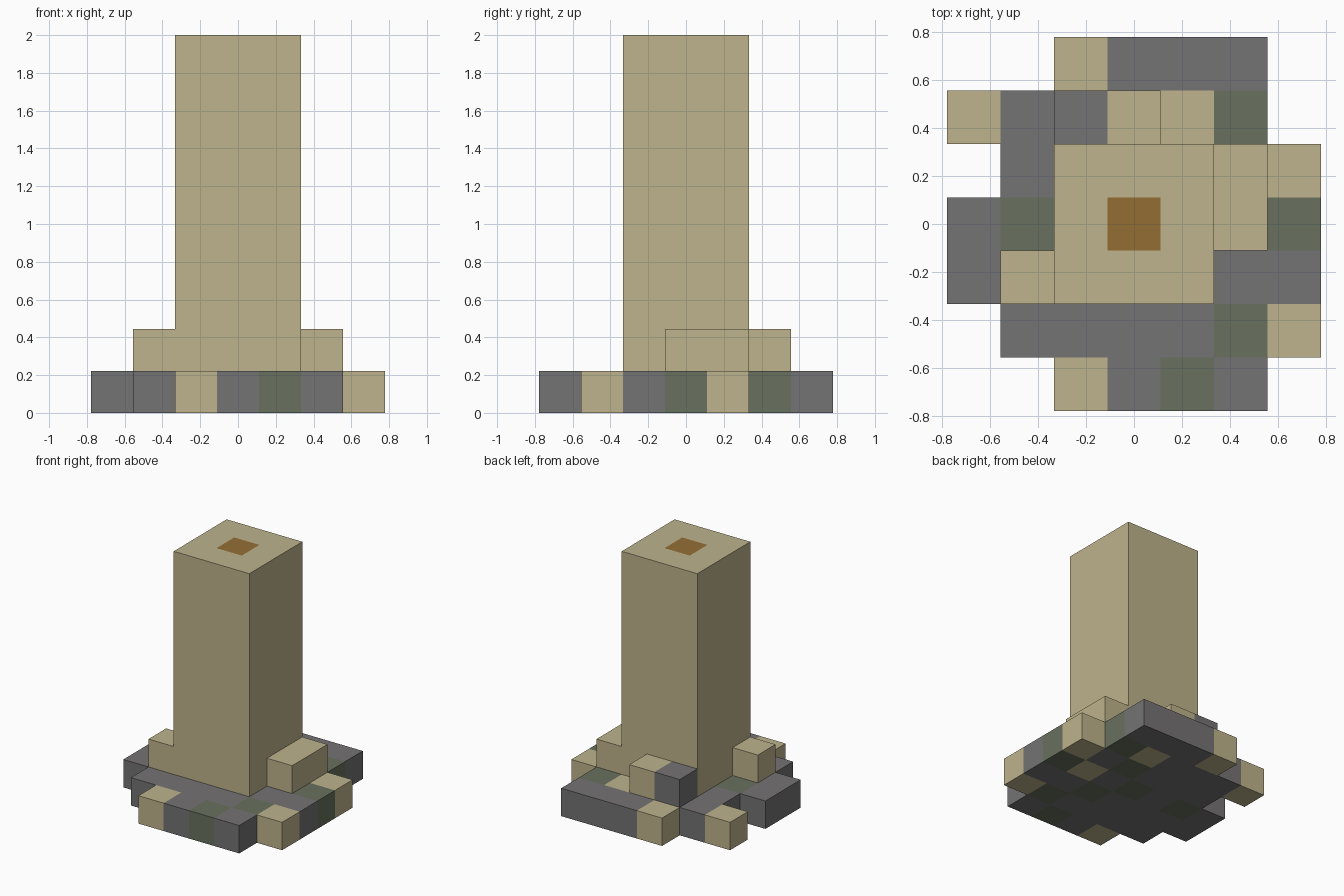
import bpy
import bmesh

if "Cube" in bpy.data.objects:
    bpy.data.objects.remove(bpy.data.objects["Cube"], do_unlink=True)

U = 2 / 9  # edge of one cubic cell


def material(name, rgb):
    linear = [((c / 255 + 0.055) / 1.055) ** 2.4 for c in rgb] + [1.0]
    mat = bpy.data.materials.new(name)
    mat.use_nodes = True
    mat.diffuse_color = linear
    bsdf = next(n for n in mat.node_tree.nodes if n.type == "BSDF_PRINCIPLED")
    bsdf.inputs["Base Color"].default_value = linear
    return mat


KEYS = "BGMO"
MATERIALS = [
    material("sandstone", (190, 179, 140)),
    material("grey stone", (117, 115, 116)),
    material("mossy stone", (104, 113, 94)),
    material("amber core", (148, 110, 52)),
]


def read_layout(rows):
    """Plan with the back row first; returns {(column, row): colour key}."""
    return {(i, len(rows) - 1 - j): key
            for j, row in enumerate(rows)
            for i, key in enumerate(row) if key != "."}


def build(name, cells, low, high, covered=(), walls=(), floor=False):
    """Shell of square columns, leaving out faces that touch other cells."""
    bm = bmesh.new()

    def quad(points, key):
        verts = [bm.verts.new(((x - 3.5) * U, (y - 3.5) * U, z * U))
                 for x, y, z in points]
        bm.faces.new(verts).material_index = KEYS.index(key)

    for (i, j), key in cells.items():
        ring = [(i, j), (i + 1, j), (i + 1, j + 1), (i, j + 1)]
        if (i, j) not in covered:
            quad([(x, y, high) for x, y in ring], key)
        if floor:
            quad([(x, y, low) for x, y in reversed(ring)], key)
        steps = [(0, -1), (1, 0), (0, 1), (-1, 0)]
        for k, (dx, dy) in enumerate(steps):
            near = (i + dx, j + dy)
            if near in cells or near in walls:
                continue
            a, b = ring[k], ring[(k + 1) % 4]
            # Side colour follows the cell, but the core shows only on top
            quad([(*a, low), (*b, low), (*b, high), (*a, high)], key)

    bmesh.ops.remove_doubles(bm, verts=bm.verts[:], dist=0.0001)
    mesh = bpy.data.meshes.new(name)
    bm.to_mesh(mesh)
    bm.free()
    for mat in MATERIALS:
        mesh.materials.append(mat)
    obj = bpy.data.objects.new(name, mesh)
    bpy.context.collection.objects.link(obj)


# Ragged ground layer of mixed stone
base = read_layout([
    "..BGGG.",
    "BGGGBM.",
    ".GGGMGB",
    "GMGMGBM",
    "GGGGMGG",
    ".GGGGMB",
    "..BGMG.",
])

# Loose blocks leaning on the foot of the pillar
blocks = read_layout([
    ".......",
    "..GB...",
    ".....B.",
    ".....B.",
    ".B.....",
    ".......",
    ".......",
])

# Tall square pillar with a core showing in its top
pillar = read_layout([
    ".......",
    ".......",
    "..BBB..",
    "..BOB..",
    "..BBB..",
    ".......",
    ".......",
])

build("stone_base", base, 0, 1, covered={**blocks, **pillar}, floor=True)
build("foot_blocks", blocks, 1, 2, walls=pillar)
build("pillar", pillar, 1, 9)
